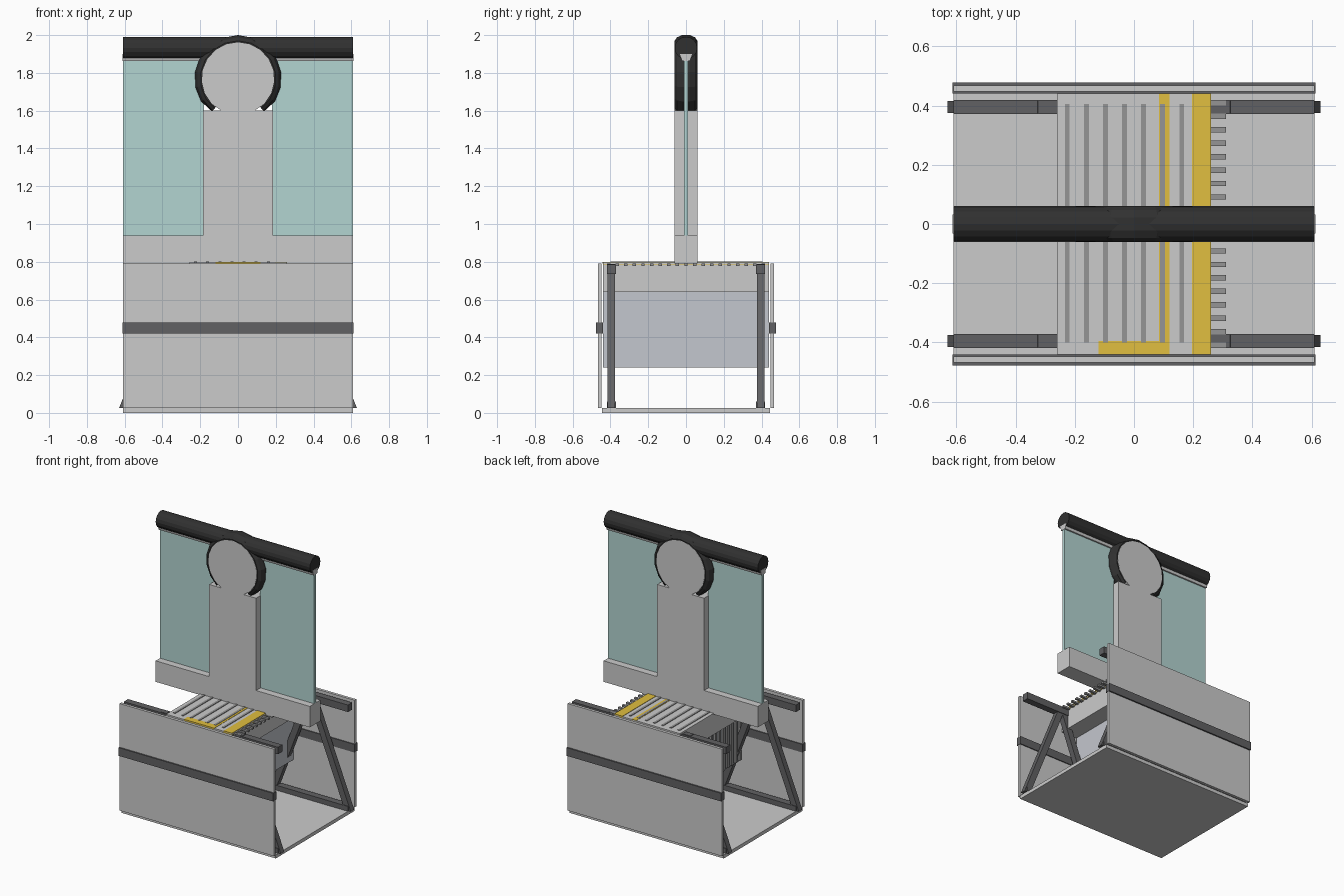
import bpy, bmesh, math
from mathutils import Vector

if "Cube" in bpy.data.objects:
    bpy.data.objects.remove(bpy.data.objects["Cube"])


def material(name, color):
    m = bpy.data.materials.new(name)
    m.diffuse_color = color
    m.use_nodes = True
    m.node_tree.nodes["Principled BSDF"].inputs["Base Color"].default_value = m.diffuse_color
    return m


RUBBER = material("black_rubber", (0.03, 0.03, 0.03, 1))
STEEL = material("dark_steel", (0.12, 0.12, 0.125, 1))
CLEAT = material("cleat_grey", (0.3, 0.3, 0.3, 1))
YELLOW = material("safety_yellow", (0.75, 0.52, 0.05, 1))
GLASS = material("glass", (0.45, 0.66, 0.64, 0.7))
RISER = material("riser_blue_grey", (0.55, 0.57, 0.62, 1))


def finish(name, bm, mat=None):
    bmesh.ops.recalc_face_normals(bm, faces=bm.faces)
    me = bpy.data.meshes.new(name)
    bm.to_mesh(me)
    bm.free()
    ob = bpy.data.objects.new(name, me)
    bpy.context.collection.objects.link(ob)
    if mat:
        me.materials.append(mat)
    return ob


def add_box(bm, x0, x1, y0, y1, z0, z1):
    r = bmesh.ops.create_cube(bm, size=1)
    for v in r["verts"]:
        v.co = Vector(((x0 + x1) / 2 + v.co.x * (x1 - x0),
                       (y0 + y1) / 2 + v.co.y * (y1 - y0),
                       (z0 + z1) / 2 + v.co.z * (z1 - z0)))


def boxes(name, dims, mat=None):
    bm = bmesh.new()
    for d in dims:
        add_box(bm, *d)
    return finish(name, bm, mat)


def extrude_y(name, pts, y0, y1, mat=None):
    """Extrude an xz outline along y."""
    bm = bmesh.new()
    f = bm.faces.new([bm.verts.new((x, y0, z)) for x, z in pts])
    r = bmesh.ops.extrude_face_region(bm, geom=[f])
    for v in r["geom"]:
        if isinstance(v, bmesh.types.BMVert):
            v.co.y = y1
    return finish(name, bm, mat)


# Outer casing: floor, side panels and trim strips
boxes("floor_plate", [(-.61, .61, -.445, .445, 0, .025)])
for s, side in ((-1, "front"), (1, "back")):
    a, b = sorted((s * .447, s * .467))
    boxes(side + "_panel", [(-.61, .61, a, b, .025, .79)])
    a, b = sorted((s * .44, s * .477))
    boxes(side + "_trim_strip", [(-.612, .612, a, b, .42, .478)], STEEL)

    # Truss: chords plus zigzag struts
    y = s * .395
    boxes(side + "_truss_chords", [(-.61, .61, y - .024, y + .024, .735, .785),
                                   (-.61, .61, y - .024, y + .024, .025, .06)], STEEL)
    for i, (xa, xb) in enumerate(((.605, .3), (.01, .3), (-.01, -.3), (-.605, -.3))):
        extrude_y(f"{side}_strut_{i + 1}",
                  [(xa - .024, .027), (xa + .024, .027), (xb + .024, .788), (xb - .024, .788)],
                  y - .02, y + .02, STEEL)

# Step: tread, body and lower riser with vertical ridges
boxes("tread_plate", [(-.26, .26, -.44, .44, .785, .797)])
boxes("step_body", [(-.255, .255, -.44, .44, .64, .785)])
boxes("step_riser", [(-.13, .13, -.44, .44, .24, .64)], RISER)
pitch = .0455
ys = [pitch * (i - 9) for i in range(19)]
boxes("riser_ridges", [(-.145, -.13, y - .009, y + .009, .25, .64) for y in ys], CLEAT)
boxes("comb_teeth", [(.25, .31, y - .009, y + .009, .777, .79) for y in ys], CLEAT)
boxes("tread_cleats", [(-.225 + .0643 * i - .008, -.225 + .0643 * i + .008, -.4, .405, .79, .801)
                       for i in range(7)], CLEAT)
boxes("yellow_markings", [(.195, .26, -.44, .44, .784, .8),
                          (.085, .12, -.4, .44, .79, .799),
                          (-.12, .12, -.441, -.395, .79, .799)], YELLOW)

# Balustrade: skirt, pillar, round head and glass
boxes("balustrade_skirt", [(-.61, .61, -.06, .06, .79, .94)])
CZ, R = 1.77, .192
outline = [(.185, .94), (.185, 1.6)]
a0 = math.asin(-.17 / R)
N = 16
outline += [(R * math.cos(a0 + (math.pi - 2 * a0) * i / N),
             CZ + R * math.sin(a0 + (math.pi - 2 * a0) * i / N)) for i in range(N + 1)]
outline += [(-.185, 1.6), (-.185, .94)]
extrude_y("pillar_and_round_head", outline, -.061, .061)
boxes("glass_panels", [(-.61, -.18, -.01, .01, .94, 1.87),
                       (.18, .61, -.01, .01, .94, 1.87)], GLASS)

# Straight handrail and its guide
bm = bmesh.new()
bmesh.ops.create_cone(bm, cap_ends=True, segments=16, radius1=.059, radius2=.059, depth=1.22)
for v in bm.verts:
    v.co = Vector((v.co.z, v.co.x, 1.932 + v.co.y))
finish("handrail", bm, RUBBER)
bm = bmesh.new()
add_box(bm, -.612, .612, -.032, .032, 1.862, 1.9)
for v in bm.verts:
    if v.co.z < 1.88:
        v.co.y *= .65
finish("handrail_guide", bm)

# Curved handrail around the round head, with a rounded flat cross-section
bm = bmesh.new()
section = [(.18, -.058), (.2, -.06), (.218, -.048), (.23, -.022),
           (.23, .022), (.218, .048), (.2, .06), (.18, .058)]
start, end = math.radians(-52), math.radians(232)
rings = []
for i in range(15):
    a = start + (end - start) * i / 14
    rings.append([bm.verts.new((r * math.cos(a), y, max(1.6, CZ + r * math.sin(a))))
                  for r, y in section])
for p, q in zip(rings, rings[1:]):
    for j in range(8):
        k = (j + 1) % 8
        bm.faces.new((p[j], p[k], q[k], q[j]))
bm.faces.new(rings[0])
bm.faces.new(rings[-1])
finish("curved_handrail", bm, RUBBER)
